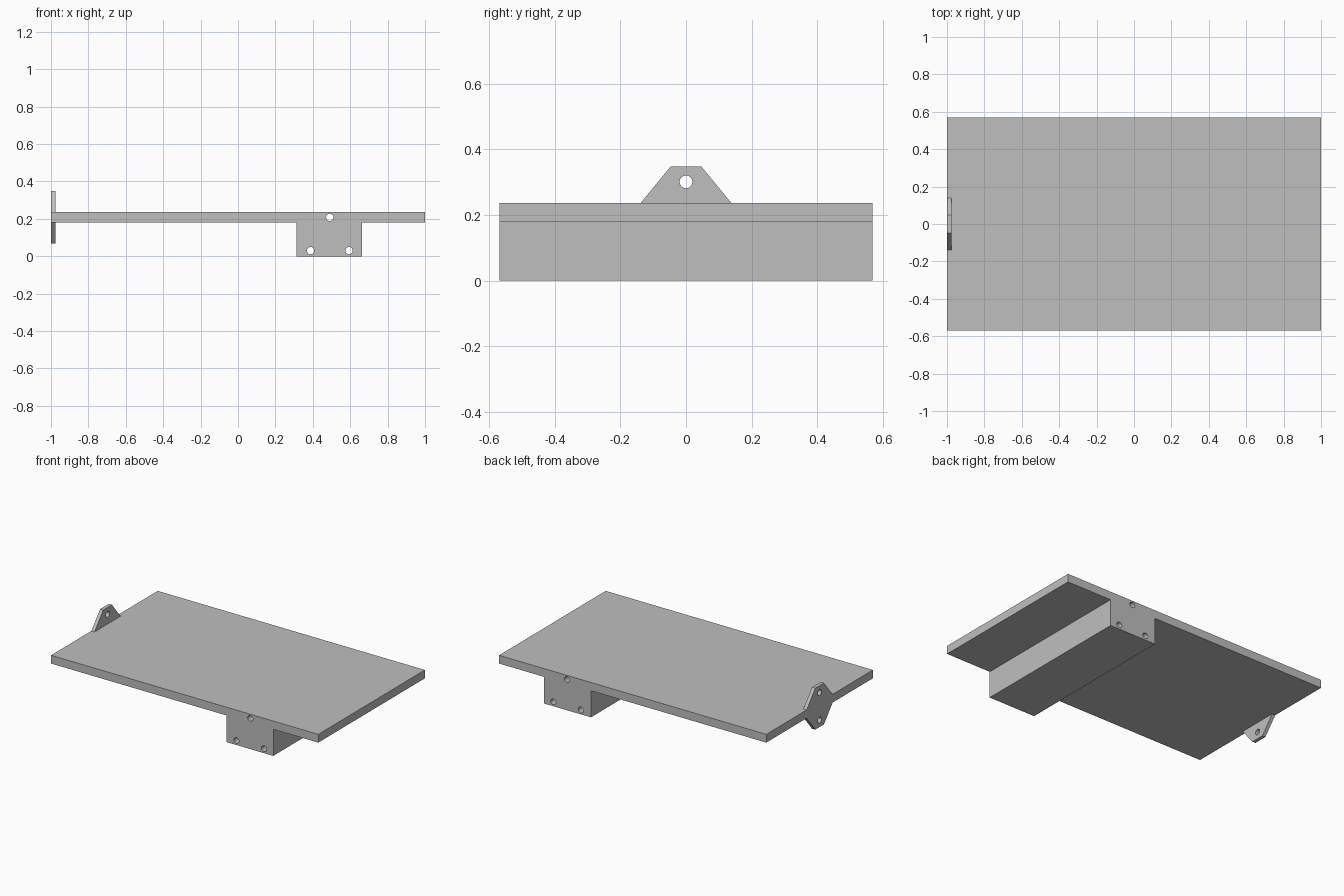
import bpy
import bmesh
from mathutils import Matrix, Vector

cube = bpy.data.objects.get("Cube")
if cube:
    bpy.data.objects.remove(cube, do_unlink=True)

# Main dimensions
HALF_X, HALF_Y = 1.0, 0.57
PLATE_LOW, PLATE_TOP = 0.18, 0.236
BLOCK_LEFT, BLOCK_RIGHT = 0.312, 0.663
LUG_THICK = 0.024
HOLE_R = 0.0195

grey = bpy.data.materials.new("plain grey")
grey.use_nodes = True
colour = (0.52, 0.52, 0.52, 1)
grey.diffuse_color = colour
grey.node_tree.nodes["Principled BSDF"].inputs["Base Color"].default_value = colour


def make_object(name, bm):
    bmesh.ops.recalc_face_normals(bm, faces=bm.faces)
    mesh = bpy.data.meshes.new(name)
    bm.to_mesh(mesh)
    bm.free()
    mesh.materials.append(grey)
    obj = bpy.data.objects.new(name, mesh)
    bpy.context.collection.objects.link(obj)
    return obj


def prism(name, outline, travel):
    """Extrude a flat outline along a vector."""
    bm = bmesh.new()
    face = bm.faces.new([bm.verts.new(p) for p in outline])
    out = bmesh.ops.extrude_face_region(bm, geom=[face], use_keep_orig=True)
    moved = [v for v in out["geom"] if isinstance(v, bmesh.types.BMVert)]
    bmesh.ops.translate(bm, verts=moved, vec=travel)
    return make_object(name, bm)


def drill(target, centres, axis, length):
    """Cut round through holes, then round off the hole walls' shading."""
    bm = bmesh.new()
    turn = Vector((0, 0, 1)).rotation_difference(Vector(axis)).to_matrix().to_4x4()
    for c in centres:
        bmesh.ops.create_cone(bm, cap_ends=True, segments=32, radius1=HOLE_R,
                              radius2=HOLE_R, depth=length,
                              matrix=Matrix.Translation(c) @ turn)
    cutter = make_object("hole_cutter", bm)
    cutter.hide_render = True
    mod = target.modifiers.new("holes", 'BOOLEAN')
    mod.operation = 'DIFFERENCE'
    mod.solver = 'EXACT'
    mod.object = cutter
    bpy.ops.object.select_all(action='DESELECT')
    target.select_set(True)
    bpy.context.view_layer.objects.active = target
    bpy.ops.object.modifier_apply(modifier=mod.name)
    bpy.data.objects.remove(cutter, do_unlink=True)
    bpy.ops.object.shade_smooth_by_angle()


# Platform with its mounting block, one T-shaped section run front to back
section = [(-HALF_X, PLATE_LOW), (BLOCK_LEFT, PLATE_LOW), (BLOCK_LEFT, 0),
           (BLOCK_RIGHT, 0), (BLOCK_RIGHT, PLATE_LOW), (HALF_X, PLATE_LOW),
           (HALF_X, PLATE_TOP), (-HALF_X, PLATE_TOP)]
platform = prism("platform_with_block", [(x, -HALF_Y, z) for x, z in section],
                 (0, 2 * HALF_Y, 0))
drill(platform, [(0.491, 0, 0.208), (0.388, 0, 0.03), (0.594, 0, 0.03)],
      (0, 1, 0), 3 * HALF_Y)

# Tapered lugs above and below the right edge
middle = (PLATE_LOW + PLATE_TOP) / 2
for name, side in (("upper_lug", 1), ("lower_lug", -1)):
    base = middle + side * (PLATE_TOP - PLATE_LOW) / 2
    tip = base + side * 0.112
    outline = [(-0.139, base), (0.139, base), (0.047, tip), (-0.047, tip)]
    lug = prism(name, [(-HALF_X, y, z) for y, z in outline], (LUG_THICK, 0, 0))
    drill(lug, [(-HALF_X, 0, base + side * 0.065)], (1, 0, 0), 4 * LUG_THICK)
